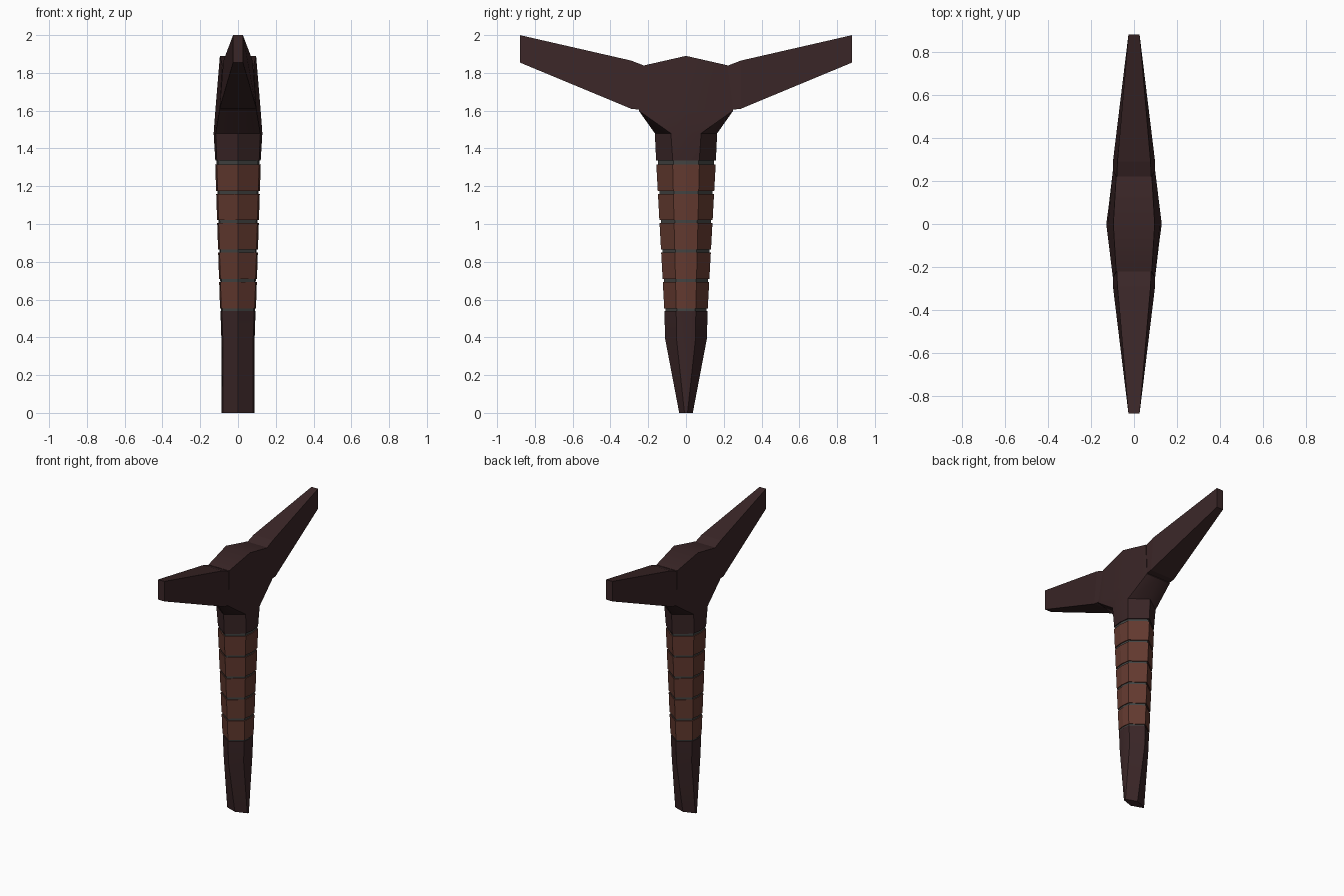
import bpy
import bmesh
import math

cube = bpy.data.objects.get("Cube")
if cube:
    bpy.data.objects.remove(cube, do_unlink=True)


def material(name, rgb):
    mat = bpy.data.materials.new(name)
    mat.use_nodes = True
    mat.diffuse_color = (*rgb, 1)
    bsdf = mat.node_tree.nodes["Principled BSDF"]
    bsdf.inputs["Base Color"].default_value = (*rgb, 1)
    bsdf.inputs["Roughness"].default_value = 0.8
    return mat


DARK = material("dark wood brown", (0.042, 0.019, 0.02))
LEATHER = material("leather brown", (0.125, 0.042, 0.029))
GREY = material("dark grey", (0.055, 0.058, 0.055))


def loft(name, rings, mat, angle=0, split_top=False):
    """Skin a stack of closed rings and cap both ends."""
    bm = bmesh.new()
    rows = [[bm.verts.new(p) for p in ring] for ring in rings]
    n = len(rows[0])
    for low, high in zip(rows, rows[1:]):
        for i in range(n):
            j = (i + 1) % n
            bm.faces.new((low[i], low[j], high[j], high[i]))
    bm.faces.new(rows[0][::-1])
    top = rows[-1]
    if split_top:
        half = n // 2
        bm.faces.new(top[:half + 1])
        bm.faces.new(top[half:] + top[:1])
    else:
        bm.faces.new(top)
    bmesh.ops.recalc_face_normals(bm, faces=bm.faces)
    mesh = bpy.data.meshes.new(name)
    bm.to_mesh(mesh)
    bm.free()
    mesh.materials.append(mat)
    obj = bpy.data.objects.new(name, mesh)
    bpy.context.collection.objects.link(obj)
    if angle:
        bpy.ops.object.select_all(action="DESELECT")
        obj.select_set(True)
        bpy.context.view_layer.objects.active = obj
        bpy.ops.object.shade_smooth_by_angle(angle=math.radians(angle))
    return obj


def octagon(z, side, corner_x, corner_y, front, rise=0):
    """Eight-point section; rise lifts the side points into a ridge."""
    return [(side, 0, z + rise), (corner_x, corner_y, z), (0, front, z),
            (-corner_x, corner_y, z), (-side, 0, z + rise),
            (-corner_x, -corner_y, z), (0, -front, z), (corner_x, -corner_y, z)]


def grip_ring(z, scale=1):
    """Grip section, widening evenly with height."""
    t = (z - 0.55) / 0.78
    side = (0.095 + 0.026 * t) * scale
    front = (0.115 + 0.043 * t) * scale
    return octagon(z, side, side * 0.93, front * 0.45, front)


# Pommel, narrowing to a wedge at the foot
loft("pommel", [octagon(0, 0.087, 0.08, 0.008, 0.036),
                octagon(0.39, 0.088, 0.08, 0.05, 0.11),
                octagon(0.54, 0.093, 0.086, 0.052, 0.115)], DARK, 40)

# Core showing in the grooves between the wraps
loft("grip_core", [grip_ring(0.53, 0.94), grip_ring(1.34, 0.94)], GREY)

# Leather wraps
PITCH = 0.156
for i in range(5):
    z = 0.552 + i * PITCH
    loft(f"grip_wrap_{i + 1}", [grip_ring(z), grip_ring(z + PITCH - 0.016)], LEATHER)

# Collar flaring into the ridged guard block
loft("guard_block", [octagon(1.335, 0.12, 0.112, 0.07, 0.158),
                     octagon(1.48, 0.129, 0.118, 0.08, 0.165),
                     octagon(1.6, 0.12, 0.098, 0.25, 0.25),
                     octagon(1.84, 0.096, 0.083, 0.22, 0.22, 0.05)],
     DARK, 40, split_top=True)

# Tapered guard arms: y, bottom z, bottom half width, top z, top half width
STATIONS = [(0.2, 1.6, 0.096, 1.83, 0.08), (0.29, 1.61, 0.098, 1.865, 0.077),
            (0.88, 1.855, 0.026, 2.0, 0.026)]
for name, s in (("front_arm", -1), ("back_arm", 1)):
    loft(name, [[(-bw, s * y, b), (bw, s * y, b), (tw, s * y, t), (-tw, s * y, t)]
                for y, b, bw, t, tw in STATIONS], DARK)
